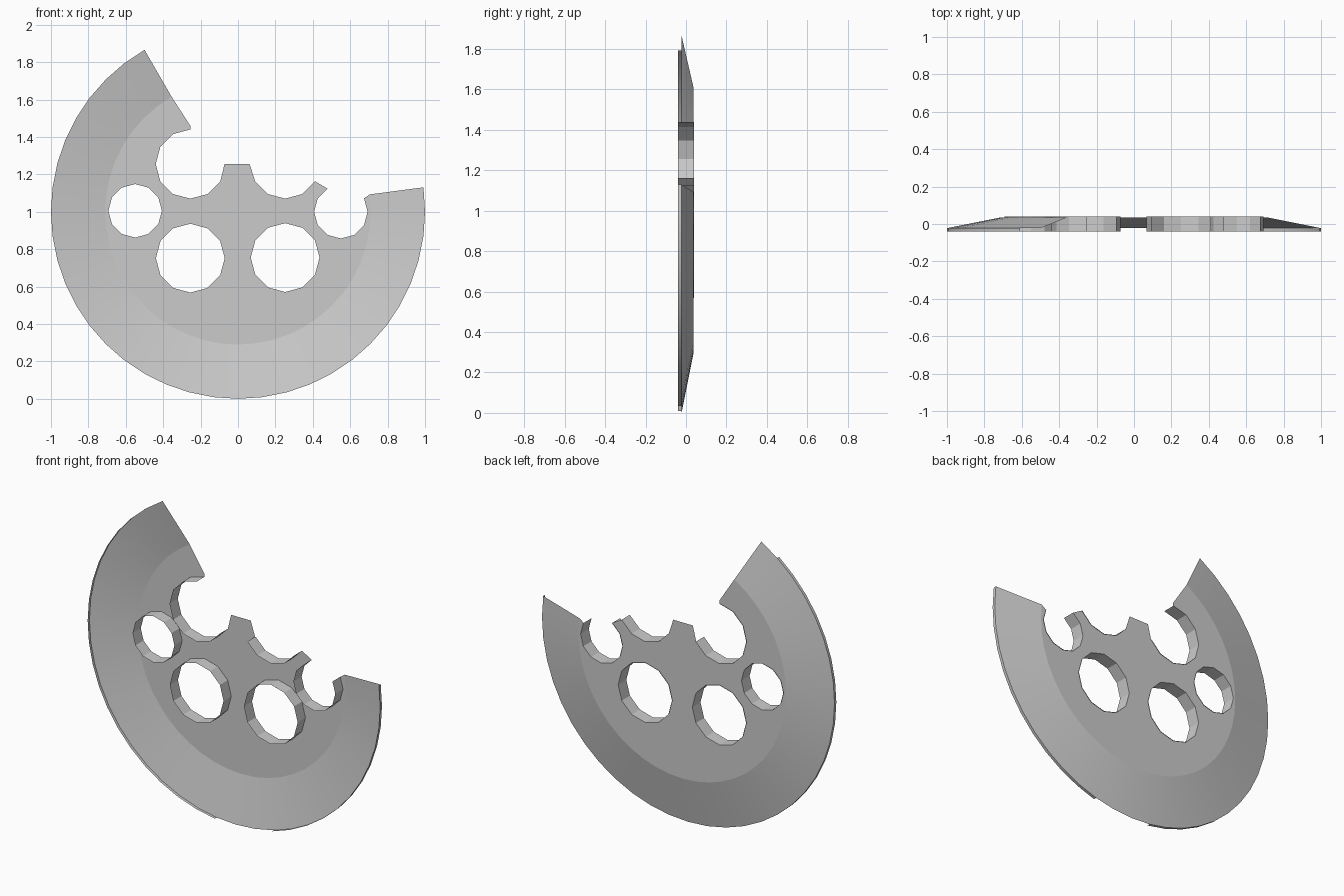
import bpy, bmesh
from math import sin, cos, radians

if "Cube" in bpy.data.objects:
    bpy.data.objects.remove(bpy.data.objects["Cube"])

BACK, RIM, FRONT = 0.036, -0.022, -0.04
CREASE = 0.71


def arc(cx, cz, r, start, end, step):
    """Points (x, z) on an arc, angles in degrees."""
    n = round(abs(end - start) / abs(step))
    return [(cx + r * cos(radians(start + (end - start) * i / n)),
             cz + r * sin(radians(start + (end - start) * i / n))) for i in range(n + 1)]


def finish(name, bm, smooth=False):
    me = bpy.data.meshes.new(name)
    for f in bm.faces:
        f.smooth = smooth
    bm.to_mesh(me)
    bm.free()
    ob = bpy.data.objects.new(name, me)
    bpy.context.collection.objects.link(ob)
    return ob


def strip(name, a, ya, b, yb, closed=False, smooth=False):
    """Open sheet joining two matching point rows."""
    bm = bmesh.new()
    va = [bm.verts.new((x, ya, z)) for x, z in a]
    vb = [bm.verts.new((x, yb, z)) for x, z in b]
    n = len(a)
    for i in range(n if closed else n - 1):
        j = (i + 1) % n
        bm.faces.new((va[i], va[j], vb[j], vb[i]))
    return finish(name, bm, smooth)


# broken and whole hole outlines (12-sided)
right_notch = arc(0.55, 1.0, 0.143, 30, -240, 30)
upper_right_notch = arc(0.252, 1.255, 0.185, -30, -150, 30)
upper_left_notch = arc(-0.255, 1.255, 0.185, -30, -270, 30)
holes = {
    "lower_left_hole": arc(-0.255, 0.752, 0.184, 0, 330, 30),
    "lower_right_hole": arc(0.252, 0.755, 0.184, 0, 330, 30),
    "left_small_hole": arc(-0.55, 1.005, 0.143, 0, 330, 30),
}

# flat back plate with its broken top edge
crease = arc(0, 1, CREASE, 120, 367.5, 7.5)
tooth = [(0.062, 1.255), (-0.072, 1.255)]
outline = crease + right_notch + upper_right_notch + tooth + upper_left_notch + [(-0.255, 1.46)]
bm = bmesh.new()
for loop in [outline] + list(holes.values()):
    vs = [bm.verts.new((x, BACK, z)) for x, z in loop]
    for i, v in enumerate(vs):
        bm.edges.new((v, vs[(i + 1) % len(vs)]))
bmesh.ops.triangle_fill(bm, edges=bm.edges[:], use_beauty=True, normal=(0, 1, 0))
finish("back_plate", bm)

# sloping outer ring
strip("sloped_ring", crease, BACK, arc(0, 1, 1, 120, 367.5, 7.5), RIM, smooth=True)

# thin rim wall, with a gap at the bottom
for name, a0, a1 in (("left_rim", 127.5, 262.5), ("right_rim", 285, 367.5)):
    row = arc(0, 1, 1, a0, a1, 7.5)
    strip(name, row, RIM, row, FRONT, smooth=True)

# hole walls
for name, row in holes.items():
    strip(name + "_wall", row, 0.04, row, FRONT, closed=True)
for name, row in (("right_notch", right_notch), ("upper_right_notch", upper_right_notch),
                  ("upper_left_notch", upper_left_notch)):
    strip(name + "_wall", row, 0.04, row, FRONT)
